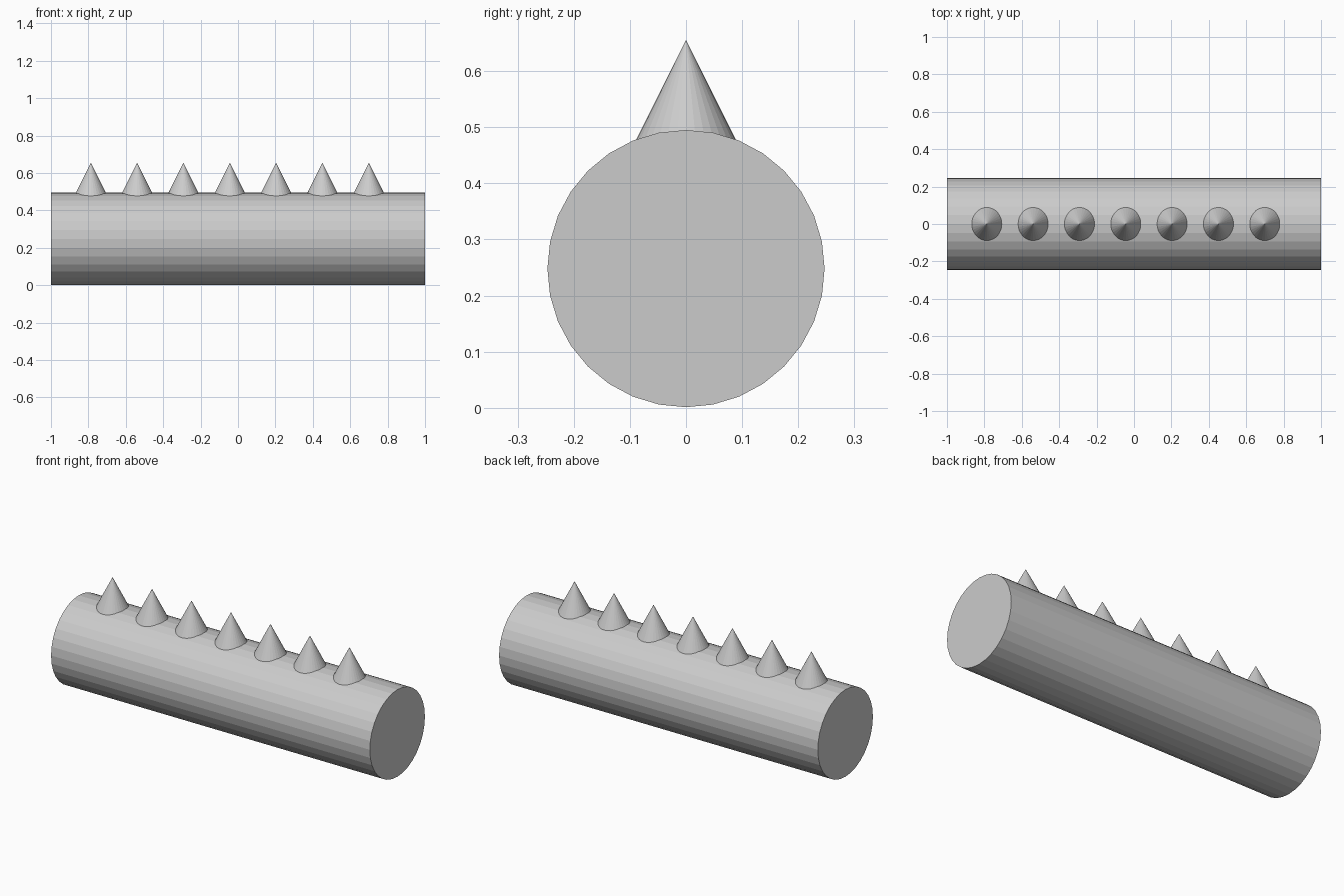
import bpy
import math

if "Cube" in bpy.data.objects:
    bpy.data.objects.remove(bpy.data.objects["Cube"])

RADIUS = 0.247
CENTRE_Z = 0.248

# Log: 32-sided cylinder lying along x
bpy.ops.mesh.primitive_cylinder_add(
    vertices=32, radius=RADIUS, depth=2.0,
    location=(0, 0, CENTRE_Z), rotation=(0, math.pi / 2, 0))
bpy.context.object.name = "roller_body"

# Row of cone spikes, partly sunk into the top of the body
SPIKE_HEIGHT = 0.247
TIP_Z = 0.655
for i in range(7):
    bpy.ops.mesh.primitive_cone_add(
        vertices=32, radius1=SPIKE_HEIGHT / 2, radius2=0, depth=SPIKE_HEIGHT,
        location=(-0.787 + i * 0.2477, 0, TIP_Z - SPIKE_HEIGHT / 2))
    bpy.context.object.name = f"spike_{i + 1}"
